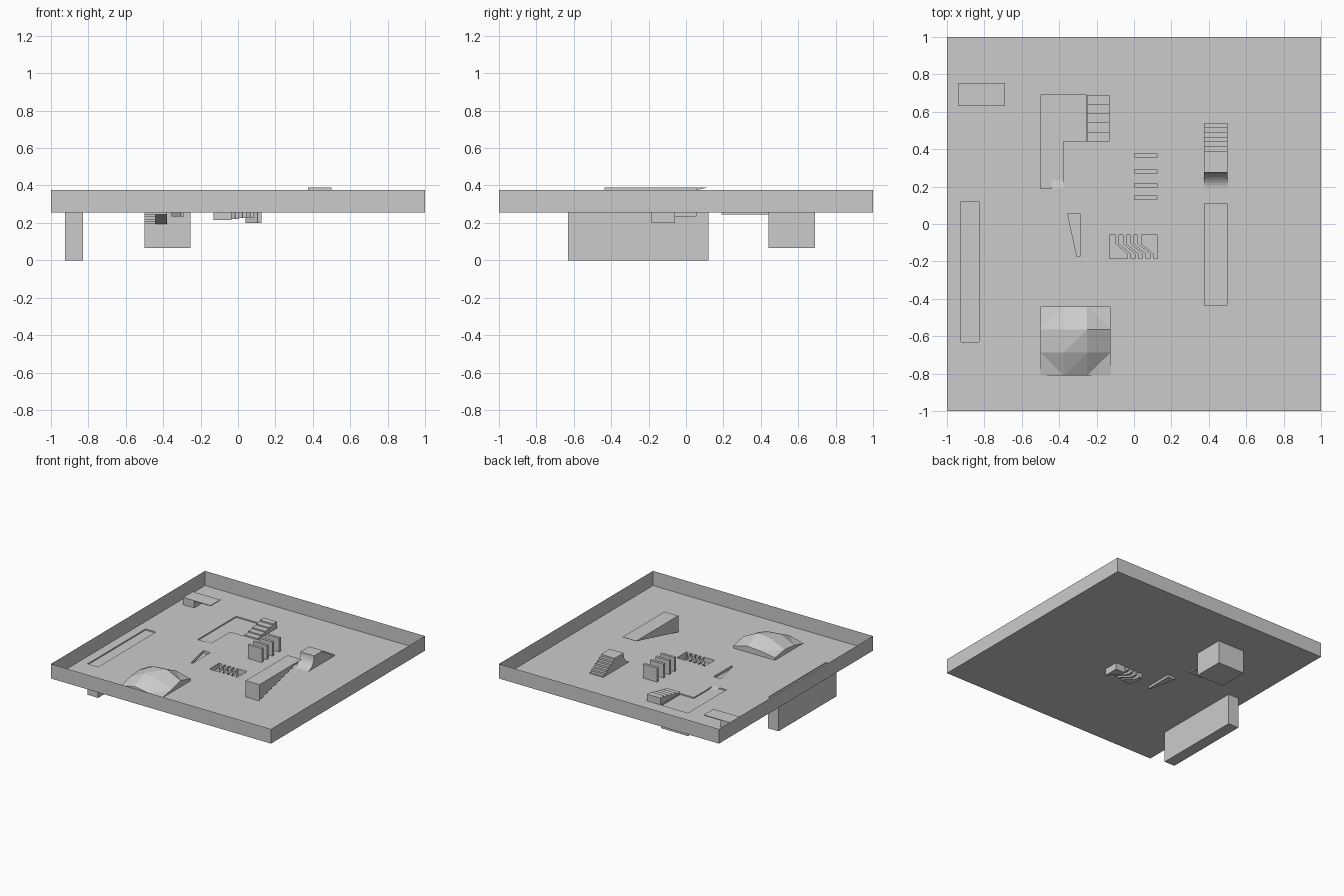
import bpy, bmesh, math
from mathutils import Vector

if "Cube" in bpy.data.objects:
    bpy.data.objects.remove(bpy.data.objects["Cube"], do_unlink=True)

FLOOR, RIM, WATER = 0.255, 0.375, 0.245
grey = bpy.data.materials.new("plain_grey")
grey.use_nodes = True
grey.diffuse_color = (0.6, 0.6, 0.6, 1)
grey.node_tree.nodes["Principled BSDF"].inputs["Base Color"].default_value = (0.6, 0.6, 0.6, 1)


def finish(name, bm, fix=True):
    if fix:
        bmesh.ops.recalc_face_normals(bm, faces=bm.faces[:])
    me = bpy.data.meshes.new(name)
    bm.to_mesh(me)
    bm.free()
    me.materials.append(grey)
    ob = bpy.data.objects.new(name, me)
    bpy.context.collection.objects.link(ob)
    return ob


def sweep(name, pts, vec, start=True, end=True, closed=True):
    """Sweep an outline along a vector, with optional end faces."""
    bm = bmesh.new()
    a = [bm.verts.new(p) for p in pts]
    b = [bm.verts.new(Vector(p) + Vector(vec)) for p in pts]
    n = len(a)
    for i in range(n if closed else n - 1):
        j = (i + 1) % n
        bm.faces.new((a[i], a[j], b[j], b[i]))
    if closed and start:
        bm.faces.new(a[::-1])
    if closed and end:
        bm.faces.new(b)
    return finish(name, bm)


def rect(x0, x1, y0, y1):
    return [(x0, y0), (x1, y0), (x1, y1), (x0, y1)]


def upright(name, outline, z0, z1, **kw):
    return sweep(name, [(x, y, z0) for x, y in outline], (0, 0, z1 - z0), **kw)


def side_profile(name, profile, x0, x1, **kw):
    return sweep(name, [(x0, y, z) for y, z in profile], (x1 - x0, 0, 0), **kw)


def steps(y0, z0, y1, z1, n):
    """Stair line from one point to another, riser first."""
    pts = [(y0, z0)]
    for i in range(n):
        z = z0 + (z1 - z0) * (i + 1) / n
        pts += [(y0 + (y1 - y0) * i / n, z), (y0 + (y1 - y0) * (i + 1) / n, z)]
    return pts


holes = []


def pit(name, outline, depth):
    holes.append(outline)
    upright(name, outline, FLOOR, FLOOR - depth, start=False)


# Open sunken pits: slanted slots and a tapered slot
def slant(x_left, x_right):
    top, knee1, knee2, bottom, shift = -0.06, -0.105, -0.16, -0.185, 0.065
    def side(x, s):
        return [(x, top), (x, knee1), (x + s, knee2), (x + s, bottom)]
    left = side(x_left, 0 if x_left < -0.12 else shift)
    right = side(x_right, 0 if x_right > 0.12 else shift)
    return left + right[::-1]


edges = [-0.13] + [-0.1 + 0.02 * i for i in range(8)] + [0.125]
for i, depth in enumerate((0.04, 0.035, 0.03, 0.025, 0.055)):
    pit(f"slanted_slot_{i + 1}", slant(edges[2 * i], edges[2 * i + 1]), depth)
pit("tapered_slot", [(-0.355, 0.055), (-0.305, -0.175), (-0.29, -0.175), (-0.29, 0.055)], 0.02)

# Deep trench and pool, both filled to just below the floor
trench = rect(-0.925, -0.83, -0.63, 0.12)
pool = [(-0.5, 0.19), (-0.38, 0.19), (-0.38, 0.44), (-0.255, 0.44), (-0.255, 0.69), (-0.5, 0.69)]
for name, outline in (("trench", trench), ("pool", pool)):
    pit(name + "_surface", outline, FLOOR - WATER)
upright("trench_basin", trench, WATER, 0, start=False)
upright("pool_basin", rect(-0.5, -0.255, 0.44, 0.69), WATER, 0.065, start=False)

# Entry into the pool: half stairs, half slope
side_profile("pool_stairs", steps(0.19, FLOOR, 0.44, 0.195, 5), -0.5, -0.44, closed=False)
side_profile("pool_slope", [(0.19, FLOOR), (0.44, 0.195)], -0.44, -0.38, closed=False)

# Floor sheet with the pit openings left out
curve = bpy.data.curves.new("floor_outline", "CURVE")
curve.dimensions = "2D"
curve.fill_mode = "BOTH"
for outline in [rect(-1, 1, -1, 1)] + holes:
    sp = curve.splines.new("POLY")
    sp.points.add(len(outline) - 1)
    for p, (x, y) in zip(sp.points, outline):
        p.co = (x, y, 0, 1)
    sp.use_cyclic_u = True
helper = bpy.data.objects.new("floor_outline", curve)
bpy.context.collection.objects.link(helper)
deps = bpy.context.evaluated_depsgraph_get()
bm = bmesh.new()
bm.from_mesh(bpy.data.meshes.new_from_object(helper.evaluated_get(deps)))
bpy.data.objects.remove(helper, do_unlink=True)
for v in bm.verts:
    v.co.z = FLOOR
for f in bm.faces:
    f.normal_update()
    if f.normal.z < 0:
        f.normal_flip()
finish("floor", bm, fix=False)

# Thin boundary wall
upright("boundary_wall", rect(-1, 1, -1, 1), FLOOR, RIM, start=False, end=False)

# Row of four panels with shrinking gaps
for i, y in enumerate((0.13, 0.195, 0.27, 0.355)):
    upright(f"panel_{i + 1}", rect(0, 0.125, y, y + 0.022), FLOOR, FLOOR + 0.115)

# Flat-topped block whose underside is half slope, half inverted stairs
TOP = 0.39
side_profile("overhang_slope", [(-0.435, FLOOR), (0.11, TOP - 0.002), (0.11, TOP), (-0.435, TOP)],
             0.375, 0.4375)
side_profile("overhang_stairs",
             steps(-0.435, FLOOR, 0.11, TOP - 0.002, 10) + [(0.11, TOP), (-0.435, TOP)],
             0.4375, 0.5)

# Curved ramp with a flat top and stairs down the back
H = 0.1
arc = [(0.19 + 0.085 * math.sin(a), FLOOR + H * (1 - math.cos(a)))
       for a in (math.pi / 2 * i / 8 for i in range(9))]
side_profile("curved_ramp", arc + [(0.39, FLOOR + H)] +
             steps(0.39, FLOOR + H, 0.54, FLOOR + 0.01, 6)[1:] + [(0.54, FLOOR)], 0.375, 0.5)

# Low stairs beside the pool
side_profile("low_stairs", steps(0.44, FLOOR, 0.69, FLOOR + 0.055, 5) + [(0.69, FLOOR)],
             -0.25, -0.13)

# Corner block with a cantilevered top
z = FLOOR + 0.06
sweep("corner_ledge", [(-0.94, 0.63, FLOOR), (-0.84, 0.63, FLOOR), (-0.84, 0.63, z - 0.006),
                       (-0.69, 0.63, z - 0.006), (-0.69, 0.63, z), (-0.94, 0.63, z)], (0, 0.125, 0))

# Faceted mound
heights = [(0, 0.03, 0.01, 0), (0.03, 0.09, 0.08, 0.02),
           (0.04, 0.1, 0.11, 0.05), (0.02, 0.04, 0.05, 0.02)]
bm = bmesh.new()
grid = [[bm.verts.new((-0.5 + 0.125 * i, -0.81 + 0.123 * j, FLOOR + h)) for i, h in enumerate(row)]
        for j, row in enumerate(heights)]
for j in range(3):
    for i in range(3):
        bm.faces.new((grid[j][i], grid[j][i + 1], grid[j + 1][i + 1], grid[j + 1][i]))
bmesh.ops.triangulate(bm, faces=bm.faces[:])
rim = [e for e in bm.edges if e.is_boundary]
skirt = bmesh.ops.extrude_edge_only(bm, edges=rim)["geom"]
for v in skirt:
    if isinstance(v, bmesh.types.BMVert):
        v.co.z = FLOOR
finish("faceted_mound", bm)
